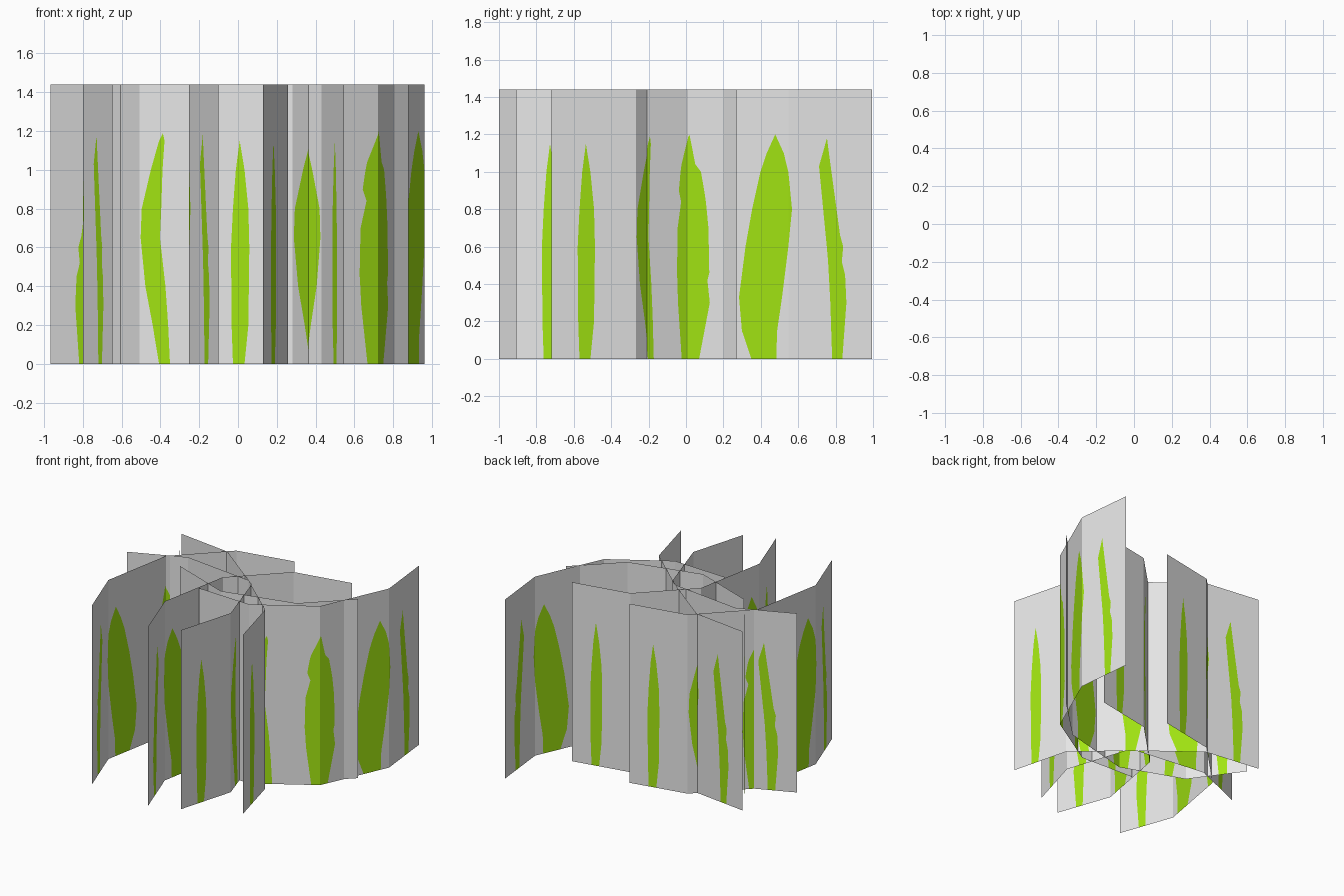
import bpy, bmesh, math
from mathutils import Vector

if "Cube" in bpy.data.objects:
    bpy.data.objects.remove(bpy.data.objects["Cube"])

HEIGHT = 1.44

def material(name, rgb):
    m = bpy.data.materials.new(name)
    m.diffuse_color = (*rgb, 1.0)
    m.use_nodes = True
    m.node_tree.nodes["Principled BSDF"].inputs["Base Color"].default_value = m.diffuse_color
    return m

GREY = material("pale grey", (0.8, 0.8, 0.8))
GREEN = material("leaf green", (0.36, 0.78, 0.006))

# Folded sheet in plan: segment lengths and headings
LENGTHS = (0.453, 0.59, 0.52, 0.465)
HEADINGS = [math.radians(a) for a in (0, -30, -64.5, -98.5)]
FOLDS, CORNERS = [0.0], [Vector((0, 0))]
for length, angle in zip(LENGTHS, HEADINGS):
    FOLDS.append(FOLDS[-1] + length)
    CORNERS.append(CORNERS[-1] + Vector((math.cos(angle), math.sin(angle))) * length)

# Leaf blades drawn on every sheet: (height, near edge, far edge), last row is the tip
BLADES = (
    [(0, .161, .216), (.3, .139, .226), (.45, .146, .234), (.52, .164, .238), (.6, .156, .245),
     (.66, .173, .251), (1.03, .224, .287), (1.18, .244, .244)],
    [(0, .524, .67), (.15, .519, .726), (.33, .49, .743), (.6, .453, .705), (.8, .433, .666),
     (1.0, .453, .617), (1.1, .48, .58), (1.2, .53, .53)],
    [(0, .978, 1.108), (.3, .915, 1.146), (.42, .929, 1.153), (.46, .918, 1.156), (.7, .923, 1.15),
     (.84, .938, 1.114), (.9, .948, 1.137), (1.0, .967, 1.12), (1.04, 1.0, 1.11), (1.2, 1.035, 1.035)],
    [(0, 1.395, 1.455), (.2, 1.405, 1.49), (.4, 1.42, 1.53), (.65, 1.45, 1.556), (.8, 1.443, 1.55),
     (1.0, 1.436, 1.5), (1.15, 1.425, 1.455), (1.19, 1.434, 1.434)],
    [(0, 1.813, 1.873), (.2, 1.793, 1.88), (.6, 1.788, 1.883), (.8, 1.793, 1.873),
     (1.0, 1.813, 1.858), (1.15, 1.838, 1.838)],
)

def edges_at(blade, z):
    for (z0, a0, b0), (z1, a1, b1) in zip(blade, blade[1:]):
        if z <= z1:
            t = (z - z0) / (z1 - z0)
            return [a0 + (a1 - a0) * t, b0 + (b1 - b0) * t]
    return list(blade[-1][1:])

def fold(s):
    i = 0
    while i < 3 and s > FOLDS[i + 1]:
        i += 1
    return CORNERS[i].lerp(CORNERS[i + 1], (s - FOLDS[i]) / LENGTHS[i])

def make_sheet_mesh():
    bm = bmesh.new()
    levels = sorted({row[0] for blade in BLADES for row in blade} | {HEIGHT})
    # Flat sheet, blade outlines cut in
    rows = []
    for z in levels:
        cols = [0.0]
        for blade in BLADES:
            cols += edges_at(blade, z)
        cols.append(FOLDS[-1])
        rows.append([bm.verts.new((s, 0, z)) for s in cols])
    for low, high in zip(rows, rows[1:]):
        for i in range(len(low) - 1):
            face = bm.faces.new((low[i], low[i + 1], high[i + 1], high[i]))
            face.material_index = i % 2
    bmesh.ops.remove_doubles(bm, verts=bm.verts[:], dist=1e-5)
    # Crease lines, then fold into shape
    for s in FOLDS[1:-1]:
        bmesh.ops.bisect_plane(bm, geom=bm.verts[:] + bm.edges[:] + bm.faces[:],
                               plane_co=(s, 0, 0), plane_no=(1, 0, 0), dist=1e-5)
    for v in bm.verts:
        p = fold(v.co.x)
        v.co.x, v.co.y = p.x, p.y
    mesh = bpy.data.meshes.new("grass_sheet")
    bm.to_mesh(mesh)
    bm.free()
    mesh.materials.append(GREY)
    mesh.materials.append(GREEN)
    return mesh

# Six copies, each placed by its start and end point in plan
PLACES = (
    ((.913, .995), (-.18, -.24)),
    ((.88, .27), (-.78, .37)),
    ((-.82, .453), (.13, -.91)),
    ((-.967, -.028), (.547, -.72)),
    ((-.647, -.932), (.13, .535)),
    ((-.10, -1.0), (.685, .47)),
)
mesh = make_sheet_mesh()
chord = CORNERS[-1]
for n, (start, end) in enumerate(PLACES, 1):
    ob = bpy.data.objects.new(f"grass_sheet_{n}", mesh)
    d = Vector(end) - Vector(start)
    turn = math.atan2(d.y, d.x) - math.atan2(chord.y, chord.x)
    scale = d.length / chord.length
    ob.location = (*start, 0)
    ob.rotation_euler.z = turn
    ob.scale = (scale, scale, 1)
    bpy.context.collection.objects.link(ob)
